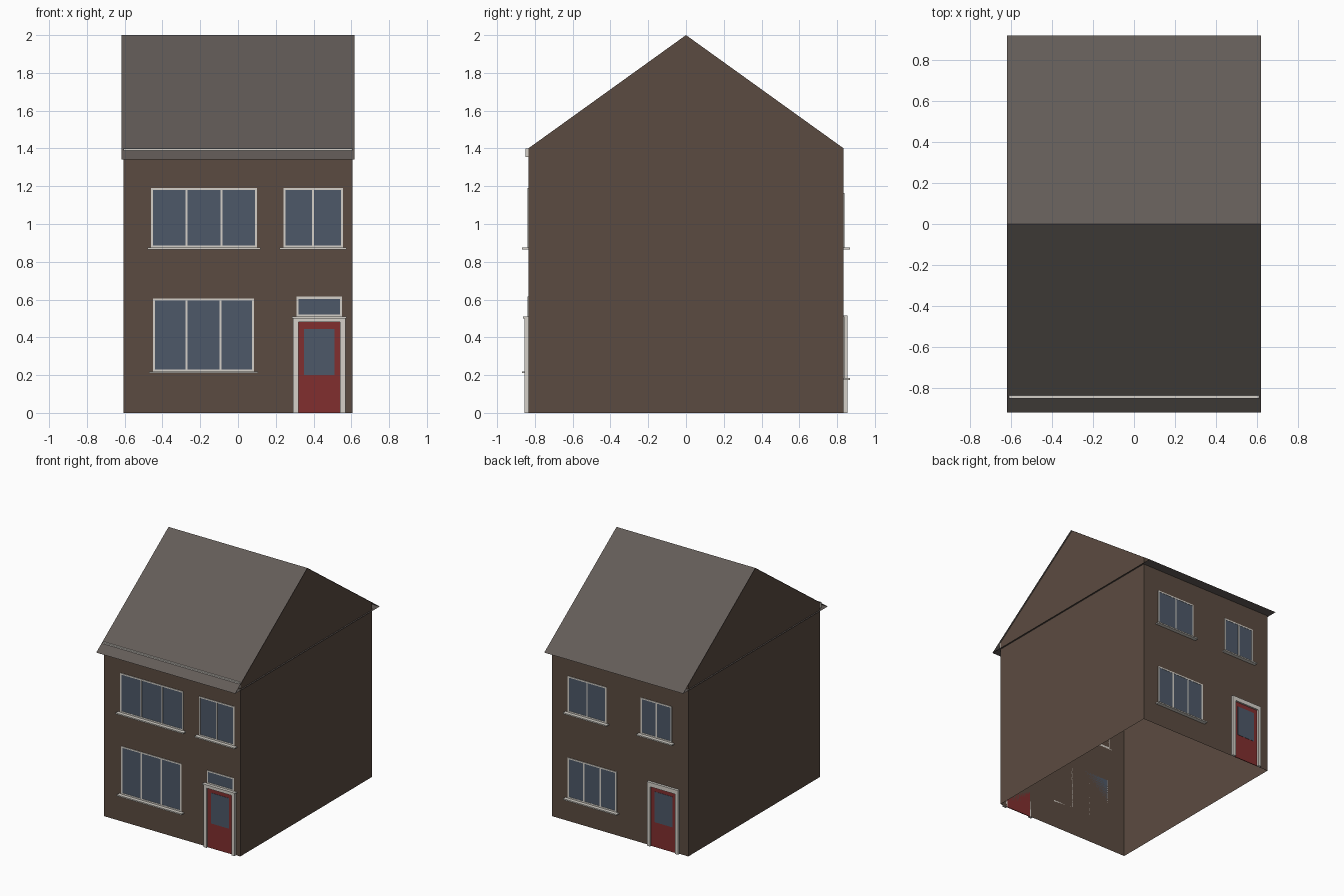
import bpy

if "Cube" in bpy.data.objects:
    bpy.data.objects.remove(bpy.data.objects["Cube"])

WX, WY, EAVE, RIDGE = 0.605, 0.835, 1.40, 2.0   # wall half sizes and heights
RX, RY = 0.617, 0.917                           # roof half sizes
RZ = RIDGE - RY * (RIDGE - EAVE) / WY           # height of the roof's lower edge
FRONT, BACK = -1, 1


def material(name, rgb):
    m = bpy.data.materials.new(name)
    m.diffuse_color = (*rgb, 1)
    m.use_nodes = True
    m.node_tree.nodes["Principled BSDF"].inputs["Base Color"].default_value = m.diffuse_color
    return m


BRICK = material("brick", (0.105, 0.070, 0.052))
TILE = material("roof_tile", (0.125, 0.107, 0.098))
WHITE = material("white_paint", (0.66, 0.63, 0.58))
GLASS = material("glass", (0.075, 0.098, 0.138))
RED = material("red_paint", (0.22, 0.028, 0.028))


def mesh_object(name, verts, faces, mat):
    me = bpy.data.meshes.new(name)
    me.from_pydata(verts, [], faces)
    me.materials.append(mat)
    me.update()
    ob = bpy.data.objects.new(name, me)
    bpy.context.collection.objects.link(ob)
    return ob


def boxes(name, mat, side, rects, depth):
    """Boxes standing proud of the front or back wall; rects are x0, x1, z0, z1."""
    verts, faces = [], []
    for x0, x1, z0, z1 in rects:
        n = len(verts)
        for d in (0, depth):
            y = side * (WY + d)
            verts += [(x0, y, z0), (x1, y, z0), (x1, y, z1), (x0, y, z1)]
        quads = [(0, 3, 2, 1), (4, 5, 6, 7), (0, 1, 5, 4),
                 (1, 2, 6, 5), (2, 3, 7, 6), (3, 0, 4, 7)]
        for q in quads:
            q = q if side < 0 else q[::-1]
            faces.append([n + i for i in q])
    return mesh_object(name, verts, faces, mat)


def window(name, side, x0, x1, z0, z1, panes, sill=True):
    t = 0.011
    bars = [(x0, x1, z0, z0 + t), (x0, x1, z1 - t, z1),
            (x0, x0 + t, z0 + t, z1 - t), (x1 - t, x1, z0 + t, z1 - t)]
    for i in range(1, panes):
        x = x0 + (x1 - x0) * i / panes
        bars.append((x - t / 2, x + t / 2, z0 + t, z1 - t))
    boxes(name + "_frame", WHITE, side, bars, 0.004)
    boxes(name + "_glass", GLASS, side, [(x0 + t, x1 - t, z0 + t, z1 - t)], 0.002)
    if sill:
        boxes(name + "_sill", WHITE, side, [(x0 - 0.02, x1 + 0.02, z0 - 0.01, z0)], 0.032)


def door(name, side, cx, top):
    w, o, h = 0.11, 0.138, 0.48
    boxes(name + "_panel", RED, side, [(cx - w, cx + w, 0, h)], 0.006)
    boxes(name + "_glass", GLASS, side, [(cx - 0.08, cx + 0.08, 0.2, 0.445)], 0.008)
    boxes(name + "_surround", WHITE, side,
          [(cx - o, cx - w, 0, top), (cx + w, cx + o, 0, top), (cx - w, cx + w, h, top)], 0.02)


# Walls with gables, open underneath
verts = [(sx * WX, y, z) for sx in (-1, 1)
         for y, z in ((-WY, 0), (WY, 0), (WY, EAVE), (-WY, EAVE), (0, RIDGE))]
mesh_object("walls", verts,
            [(0, 3, 2, 1), (3, 4, 2), (5, 6, 7, 8), (8, 7, 9),
             (0, 5, 8, 3), (1, 2, 7, 6)], BRICK)

# Roof: two thin slopes and a flat soffit
verts = [(sx * RX, y, z) for sx in (-1, 1)
         for y, z in ((-RY, RZ), (0, RIDGE), (RY, RZ))]
mesh_object("roof", verts, [(0, 3, 4, 1), (1, 4, 5, 2), (0, 2, 5, 3)], TILE)

# Front gutter board
boxes("gutter", WHITE, FRONT, [(-0.607, 0.607, 1.355, 1.40)], 0.014)

# Front openings
window("front_upper_left_window", FRONT, -0.46, 0.10, 0.875, 1.19, 3)
window("front_upper_right_window", FRONT, 0.24, 0.555, 0.875, 1.19, 2)
window("front_lower_window", FRONT, -0.45, 0.085, 0.22, 0.605, 3)
window("front_transom", FRONT, 0.31, 0.55, 0.51, 0.615, 1, sill=False)
door("front_door", FRONT, 0.43, 0.50)
boxes("front_door_lintel", WHITE, FRONT, [(0.285, 0.575, 0.50, 0.51)], 0.028)

# Back openings
window("back_upper_left_window", BACK, 0.12, 0.465, 0.875, 1.165, 2)
window("back_upper_right_window", BACK, -0.46, -0.185, 0.875, 1.165, 2)
window("back_lower_window", BACK, 0.03, 0.465, 0.185, 0.51, 3)
door("back_door", BACK, -0.39, 0.515)
